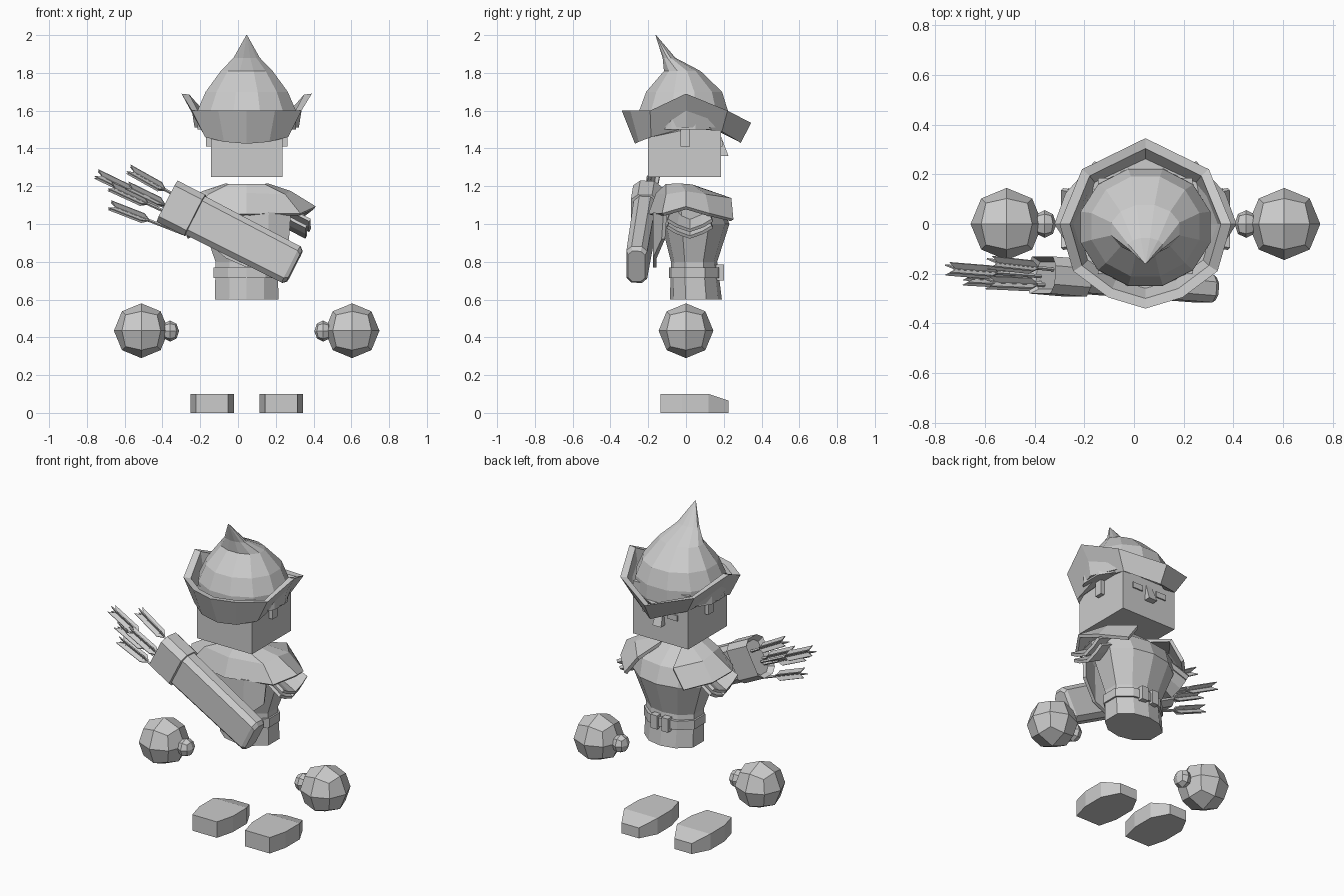
import bpy, bmesh, math
from mathutils import Vector, Matrix

if "Cube" in bpy.data.objects:
    bpy.data.objects.remove(bpy.data.objects["Cube"])

mat = bpy.data.materials.new("plain grey")
mat.use_nodes = True
GREY = (0.6, 0.6, 0.6, 1)
mat.diffuse_color = GREY
mat.node_tree.nodes["Principled BSDF"].inputs["Base Color"].default_value = GREY
CX = 0.046  # mirror plane of the figure


def add(name, bm, at=(0, 0, 0), normals=True):
    if normals:
        bmesh.ops.recalc_face_normals(bm, faces=bm.faces)
    me = bpy.data.meshes.new(name)
    bm.to_mesh(me)
    bm.free()
    me.materials.append(mat)
    ob = bpy.data.objects.new(name, me)
    ob.location = at
    bpy.context.collection.objects.link(ob)
    return ob


def loft(name, rings, at=(0, 0, 0), closed=True, caps=(True, True)):
    """Skin a list of equally long point rings."""
    bm = bmesh.new()
    vs = [[bm.verts.new(p) for p in r] for r in rings]
    n = len(rings[0])
    for a, b in zip(vs, vs[1:]):
        for i in range(n if closed else n - 1):
            j = (i + 1) % n
            bm.faces.new((a[i], a[j], b[j], b[i]))
    if closed and caps[0]:
        bm.faces.new(vs[0])
    if closed and caps[1]:
        bm.faces.new(vs[-1])
    return add(name, bm, at)


def box(name, lo, hi):
    x0, y0, z0 = lo
    x1, y1, z1 = hi
    return loft(name, [[(x0, y0, z), (x1, y0, z), (x1, y1, z), (x0, y1, z)] for z in (z0, z1)])


def mirrored(half):
    """Complete a loop given from +y to -y on the +x side."""
    return half + [(-x, y, z) for x, y, z in half[-2:0:-1]]


def thicken(ob, t):
    m = ob.modifiers.new("thickness", "SOLIDIFY")
    m.thickness, m.offset = t, 0


def ball(name, c, r):
    bm = bmesh.new()
    bmesh.ops.create_cube(bm, size=2)
    bmesh.ops.subdivide_edges(bm, edges=bm.edges, cuts=1, use_grid_fill=True)
    for v in bm.verts:
        v.co = Vector(v.co.normalized()) * Matrix.Identity(3)[0][0]
        v.co = Vector((v.co.x * r[0], v.co.y * r[1], v.co.z * r[2]))
    add(name, bm, c)


# Head, nose and eyes
box("head", (CX - .19, -.2, 1.25), (CX + .19, .185, 1.58))
loft("nose", [[(-.03, .18, 1.36), (.03, .18, 1.36), (.03, .225, 1.36), (-.03, .225, 1.36)],
              [(-.02, .18, 1.46), (.02, .18, 1.46), (.02, .187, 1.46), (-.02, .187, 1.46)]], (CX, 0, 0))
for s, side in ((1, "left"), (-1, "right")):
    a, b = sorted((CX + s * .05, CX + s * .12))
    box(side + "_eye", (a, .18, 1.41), (b, .193, 1.445))
    a, b = sorted((CX + s * .18, CX + s * .215))
    box(side + "_ear", (a, -.03, 1.41), (b, .02, 1.52))

# Hat crown: stacked rings that lean to a bent tip
N = 12
crown = []
for z, rx, yc, ry in ((1.5, .27, -.013, .245), (1.6, .27, -.013, .243), (1.7, .225, -.01, .208),
                      (1.81, .142, -.02, .1), (1.88, .072, -.09, .035), (2.0, .002, -.16, .002)):
    crown.append([(rx * math.cos(math.tau * (i + .5) / N), yc + ry * math.sin(math.tau * (i + .5) / N), z)
                  for i in range(N)])
loft("hat_crown", crown, (CX, 0, 0))

# Hat brim: flared band, peaked at the sides, with a thick rim
low = [(0, .29, 1.43), (.19, .19, 1.49), (.235, 0, 1.51), (.22, -.185, 1.46), (.12, -.25, 1.435), (0, -.27, 1.425)]
top = [(0, .345, 1.535), (.255, .22, 1.60), (.345, 0, 1.69), (.29, -.19, 1.60), (.15, -.295, 1.60), (0, -.34, 1.60)]
rim = [(x * .88, y * .88, z - .005) for x, y, z in top]
inner = [(x * .8, y * .76, 1.51) for x, y, z in top]
loft("hat_brim", [mirrored(r) for r in ([(x * .8, y * .8, 1.5) for x, y, z in low], low, top, rim, inner)],
     (CX, 0, 0))

# Torso: flat sides, curved front and back
rings = []
for z, w, y0, y1 in ((.6, .168, -.085, .19), (.8, .165, -.08, .165), (1.0, .235, -.13, .23),
                     (1.1, .25, -.12, .19), (1.19, .12, -.08, .08)):
    m, h = (y0 + y1) / 2, (y1 - y0) / 2
    half = [(0, y1, z), (w * .55, m + h * .86, z), (w, m + h * .4, z),
            (w, m - h * .4, z), (w * .55, m - h * .86, z), (0, y0, z)]
    rings.append(mirrored(half))
loft("torso", rings, (CX, 0, 0))

# Belt and buckles
belt = []
for z in (.715, .77):
    belt.append(mirrored([(0, .188, z), (.1, .168, z), (.176, .1, z), (.176, -.005, z), (.1, -.075, z), (0, -.09, z)]))
loft("belt", belt, (CX, 0, 0))
for s in (-1, 1):
    a, b = sorted((CX + s * .015, CX + s * .06))
    box("belt_pouch", (a, .16, .7), (b, .2, .785))

# Shoulder cape: open at the chest, pointed over the shoulders
half = [[(.07, .08, 1.18), (.12, .235, 1.13), (.2, .245, 1.02)],
        [(.09, .03, 1.20), (.23, .10, 1.15), (.315, .12, 1.05)],
        [(.11, -.03, 1.205), (.23, 0, 1.165), (.36, 0, 1.085)],
        [(.09, -.10, 1.205), (.2, -.10, 1.15), (.28, -.12, 1.05)],
        [(0, -.10, 1.205), (0, -.15, 1.16), (0, -.19, 1.05)]]
strip = half + [[(-x, y, z) for x, y, z in r] for r in half[-2::-1]]
thicken(loft("shoulder_cape", strip, (CX, 0, 0), closed=False), .02)

# Back drape hanging to a point
drape = [[(s * .23, -.11, 1.06), (s * .22, -.12, .92)] if abs(s) == 1 else
         [(s * .23, -.165, 1.06), (s * .22, -.165, .77 + abs(s) * .1)] for s in (-1, -.5, 0, .5, 1)]
thicken(loft("back_drape", drape, (CX, 0, 0), closed=False), .02)

# Layered sleeve plates under the shoulders
for s in (1, -1):
    for k in range(2):
        d = -.035 * k
        rows = [[(s * (.2 - k * .02), y * .8 + .02, z + .07 + d), (s * (.335 - k * .02), y + .02, z + d)]
                for y, z in ((-.12, 1.02), (-.07, .99), (0, .965), (.07, .99), (.12, 1.02))]
        thicken(loft("sleeve_layer", rows, (CX, 0, 0), closed=False), .018)

# Quiver: chamfered tube slung across the back
P0, P1 = Vector((-.373, -.205, 1.12)), Vector((.30, -.262, .776))
ax = (P1 - P0).normalized()
up = Vector((0, -1, 0)).cross(ax).normalized()
out = ax.cross(up).normalized()


def tube(name, spans):
    rings = []
    for t, w, d in spans:
        c = P0 + ax * t
        prof = ((w, d * .5), (w * .75, d), (-w * .75, d), (-w, d * .5),
                (-w, -d * .5), (-w * .75, -d), (w * .75, -d), (w, -d * .5))
        rings.append([c + up * a + out * b for a, b in prof])
    loft(name, rings)


L = (P1 - P0).length
tube("quiver_body", ((.12, .115, .06), (L - .02, .108, .055), (L, .09, .045)))
tube("quiver_collar", ((.03, .1, .055), (0, .122, .075), (.165, .122, .075), (.17, .1, .05)))

# Arrows: slim shafts with crossed feathers
for tip in ((-.75, -.18, 1.265), (-.58, -.155, 1.29), (-.68, -.22, 1.20), (-.68, -.2, 1.10), (-.59, -.235, 1.20)):
    a = Vector(tip)
    d = (P0 + ax * .2 + (a - P0) * .15 - a).normalized()
    d = (d + ax * 2).normalized()
    u = Vector((0, -1, 0)).cross(d).normalized()
    v = d.cross(u)
    end = a + d * .42
    loft("arrow_shaft", [[c + u * .008, c + v * .008, c - u * .008, c - v * .008] for c in (a + d * .03, end)])
    for q in (u + v * .6, v - u * .6):
        q = q.normalized() * .03
        thicken(loft("arrow_feather", [[a + q, a + d * .19 + q], [a + d * .04, a + d * .23],
                                       [a - q, a + d * .19 - q]], closed=False), .006)

# Hands, thumbs and feet
for s, side in ((1, "left"), (-1, "right")):
    ball(side + "_hand", (CX + s * .558, 0, .435), (.145, .145, .145))
    ball(side + "_thumb", (CX + s * .405, 0, .433), (.047, .056, .056))
    outline = [(.085, -.135, .1), (.115, -.02, .1), (.115, .12, .1), (.06, .225, .065)]
    upper = outline + [(-x, y, z) for x, y, z in outline[::-1]]
    bm = bmesh.new()
    b = [bm.verts.new((x, y, 0)) for x, y, z in upper]
    t = [bm.verts.new(p) for p in upper]
    for i in range(8):
        j = (i + 1) % 8
        bm.faces.new((b[i], b[j], t[j], t[i]))
    bm.faces.new(b)
    bm.faces.new((t[0], t[1], t[2], t[5], t[6], t[7]))
    bm.faces.new((t[2], t[3], t[4], t[5]))
    add(side + "_foot", bm, (CX + s * .183, 0, 0))
